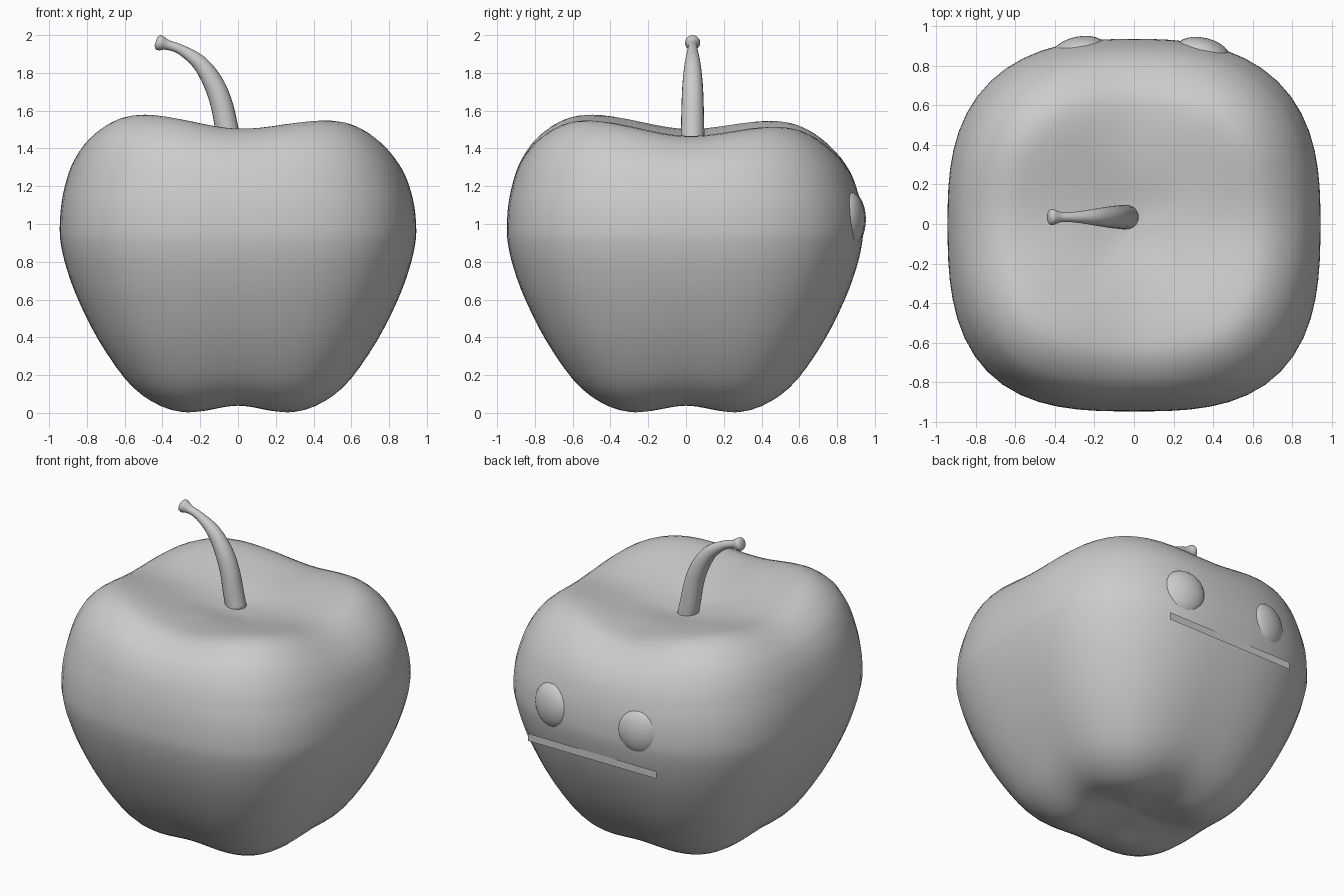
import bpy, bmesh, math
from mathutils import Vector

if "Cube" in bpy.data.objects:
    bpy.data.objects.remove(bpy.data.objects["Cube"])


def add_object(name, bm):
    mesh = bpy.data.meshes.new(name)
    bmesh.ops.recalc_face_normals(bm, faces=bm.faces)
    bm.to_mesh(mesh)
    bm.free()
    for p in mesh.polygons:
        p.use_smooth = True
    ob = bpy.data.objects.new(name, mesh)
    bpy.context.collection.objects.link(ob)
    return ob


def smooth_path(pts, steps):
    """Catmull-Rom through the given points."""
    pts = [Vector(p) for p in pts]
    ext = [2 * pts[0] - pts[1]] + pts + [2 * pts[-1] - pts[-2]]
    out = []
    for i in range(1, len(ext) - 2):
        a, b, c, d = ext[i - 1:i + 3]
        for k in range(steps):
            t = k / steps
            out.append(0.5 * (2 * b + (c - a) * t + (2 * a - 5 * b + 4 * c - d) * t * t
                              + (3 * b - a - 3 * c + d) * t ** 3))
    return out + [pts[-1]]


def skin(bm, rings):
    rings = [[bm.verts.new(p) for p in r] for r in rings]
    n = len(rings[0])
    for a, b in zip(rings, rings[1:]):
        for j in range(n):
            bm.faces.new((a[j], a[(j + 1) % n], b[(j + 1) % n], b[j]))
    bm.faces.new(rings[0])
    bm.faces.new(rings[-1])


# apple body: (radius fraction, height on the sides, height on the corner lobes)
profile = [(0.01, .06, .06), (.2, .045, .03), (.36, .04, .003), (.5, .08, .045),
           (.635, .185, .15), (.785, .39, .365), (.897, .6, .59), (.96, .76, .76),
           (.991, .88, .88), (1, .97, .97), (.99, 1.1, 1.1), (.96, 1.22, 1.225),
           (.92, 1.31, 1.335), (.85, 1.395, 1.445), (.74, 1.463, 1.528), (.61, 1.485, 1.542),
           (.34, 1.462, 1.475), (.13, 1.422, 1.422), (.01, 1.412, 1.412)]
SEG = 64
rings = []
for u, za, zd in smooth_path(profile, 3):
    ring = []
    for j in range(SEG):
        t = 2 * math.pi * j / SEG
        c, s = math.cos(t), math.sin(t)
        n = 2.78 - 0.17 * s
        r = u * 0.944 * (abs(c) ** n + abs(s) ** n) ** (-1 / n)
        w = math.sin(2 * t) ** 2
        x, y = r * c, r * s * (0.993 if s > 0 else 1.005)
        z = za * (1 - w) + zd * w
        z -= (0.032 * x + 0.034 * y) * max(0, min(1, (z - 0.9) / 0.5))
        ring.append((x, y, z))
    rings.append(ring)
bm = bmesh.new()
skin(bm, rings)
add_object("apple_body", bm)

# stem: swept circle (x, z, radius), bending to -x
stem = [(-.035, 1.39, .062), (-.055, 1.48, .062), (-.083, 1.62, .059), (-.127, 1.74, .054),
        (-.2, 1.85, .042), (-.3, 1.922, .027), (-.37, 1.947, .026), (-.405, 1.957, .039),
        (-.425, 1.962, .038), (-.435, 1.965, .022)]
path = smooth_path(stem, 3)
rings = []
for i, (x, z, r) in enumerate(path):
    d = path[min(i + 1, len(path) - 1)] - path[max(i - 1, 0)]
    d = Vector((d.x, 0, d.y)).normalized()
    side = Vector((0, 1, 0))
    up = d.cross(side)
    rings.append([Vector((x, .035, z)) + r * (math.cos(a) * side + math.sin(a) * up)
                  for a in (2 * math.pi * k / 20 for k in range(20))])
bm = bmesh.new()
skin(bm, rings)
add_object("stem", bm)

# eyes: flattened balls half sunk in the back
for name, x, y, turn in (("eye_left", -.28, .876, 12), ("eye_right", .35, .87, -13)):
    bm = bmesh.new()
    bmesh.ops.create_uvsphere(bm, u_segments=24, v_segments=16, radius=1)
    ob = add_object(name, bm)
    ob.scale = (.137, .073, .143)
    ob.rotation_euler = (0, 0, math.radians(turn))
    ob.location = (x, y, 1.025)

# mouth: thin flat strip, its top middle just sunk into the body
bm = bmesh.new()
bm.faces.new([bm.verts.new(p) for p in ((.495, .92, .77), (-.43, .92, .77),
                                        (-.43, .92, .818), (.495, .92, .818))])
add_object("mouth", bm)
